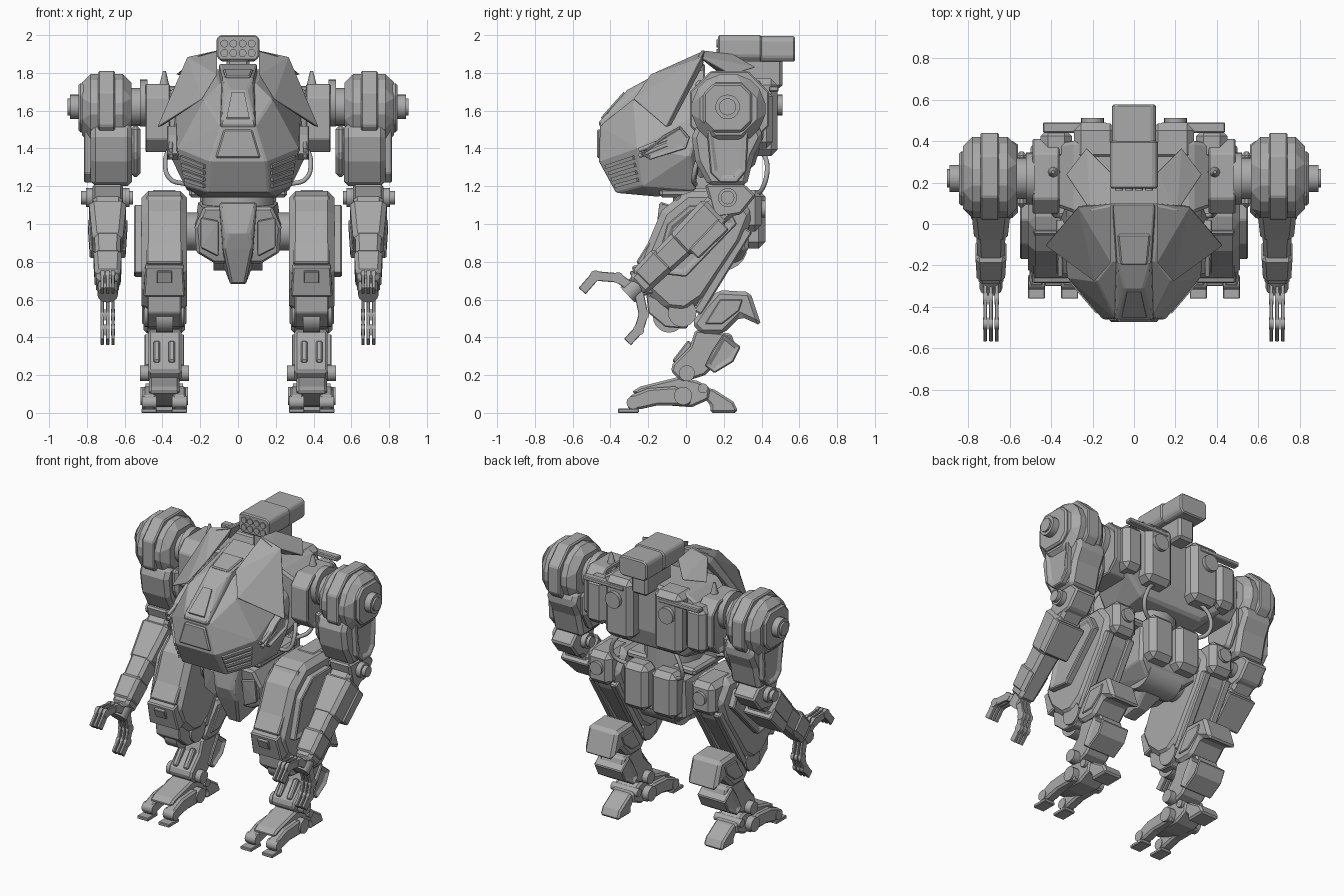
import bpy
import bmesh
from mathutils import Matrix, Vector

cube = bpy.data.objects.get("Cube")
if cube:
    bpy.data.objects.remove(cube)
armour = bpy.data.materials.new("armour_grey")
armour.use_nodes = True
armour.diffuse_color = (.4, .4, .4, 1)
armour.node_tree.nodes["Principled BSDF"].inputs["Base Color"].default_value = (.4, .4, .4, 1)

def place(name, data, pair):
    """Link an object, mirrored across x when it is one of a pair."""
    data.materials.append(armour)
    obj = bpy.data.objects.new(name, data)
    bpy.context.collection.objects.link(obj)
    if pair:
        obj.modifiers.new("other_side", 'MIRROR').use_mirror_merge = False
    return obj

def finish(name, bm, pair, bevel):
    bmesh.ops.recalc_face_normals(bm, faces=bm.faces)
    mesh = bpy.data.meshes.new(name)
    bm.to_mesh(mesh)
    bm.free()
    obj = place(name, mesh, pair)
    if bevel:
        chamfer = obj.modifiers.new("chamfer", 'BEVEL')
        chamfer.width, chamfer.segments, chamfer.angle_limit = bevel, 1, .6

def hull(name, points, pair=False, bevel=.008):
    """Faceted convex shell; a central part gets its points mirrored."""
    bm = bmesh.new()
    for sign in (1,) if pair else (1, -1):
        for x, y, z in points:
            bm.verts.new((sign * x, y, z))
    made = bmesh.ops.convex_hull(bm, input=bm.verts)
    spare = {v for v in made["geom_interior"] + made["geom_unused"] if isinstance(v, bmesh.types.BMVert)}
    bmesh.ops.delete(bm, geom=list(spare), context='VERTS')
    bmesh.ops.dissolve_limit(bm, angle_limit=.03, verts=bm.verts, edges=bm.edges)
    finish(name, bm, pair, bevel)

def slab(name, outline, left, right, bevel=.012, inset=0, pair=True):
    """Side outline (y, z) extruded from x = left to x = right, with sunk end panels."""
    bm = bmesh.new()
    near = bm.faces.new([bm.verts.new((left, y, z)) for y, z in outline])
    grown = bmesh.ops.extrude_face_region(bm, geom=[near], use_keep_orig=True)["geom"]
    far = [g for g in grown if isinstance(g, bmesh.types.BMFace)]
    bmesh.ops.translate(bm, verts=far[0].verts, vec=(right - left, 0, 0))
    bmesh.ops.recalc_face_normals(bm, faces=bm.faces)
    if inset:
        bmesh.ops.inset_individual(bm, faces=[near] + far, thickness=inset)
        bmesh.ops.inset_individual(bm, faces=[near] + far, thickness=.006, depth=-.012)
    finish(name, bm, pair, bevel)

def box(name, low, high, bevel=.015, pair=True):
    (left, front, floor), (right, back, top) = low, high
    slab(name, [(front, floor), (back, floor), (back, top), (front, top)], left, right, bevel=bevel, pair=pair)

def octagon(y, z, half_y, half_z, cut):
    quarter = [(half_y, half_z - cut), (half_y - cut, half_z)]
    top = quarter + [(-a, b) for a, b in reversed(quarter)]
    return [(y + a, z + b) for a, b in top + [(-a, -b) for a, b in top]]

def rod(name, start, end, radius, tip=None, sides=20, pair=True):
    """Cylinder, or cone when a tip radius is given, between two points."""
    start, end = Vector(start), Vector(end)
    axis = end - start
    matrix = Matrix.Translation((start + end) / 2) @ axis.to_track_quat('Z', 'Y').to_matrix().to_4x4()
    bm = bmesh.new()
    bmesh.ops.create_cone(bm, cap_ends=True, segments=sides, radius1=radius,
                          radius2=radius if tip is None else tip, depth=axis.length, matrix=matrix)
    for face in bm.faces:
        face.smooth = len(face.verts) == 4
    for edge in bm.edges:
        edge.smooth = all(face.smooth for face in edge.link_faces)
    finish(name, bm, pair, 0)

def beam(name, start, end, width, depth, taper=1, bevel=.008):
    """Tapered bar between two points; width runs along x."""
    start, end = Vector(start), Vector(end)
    axis = (end - start).normalized()
    side = (Vector((1, 0, 0)) - axis * axis.x).normalized() * width / 2
    up = axis.cross(side).normalized() * depth / 2
    hull(name, [spot + (side * a + up * b) * scale for spot, scale in ((start, 1), (end, taper))
                for a in (-1, 1) for b in (-1, 1)], pair=True, bevel=bevel)

def pipe(name, points, radius):
    curve = bpy.data.curves.new(name, 'CURVE')
    curve.dimensions, curve.bevel_depth, curve.bevel_resolution = '3D', radius, 2
    spline = curve.splines.new('BEZIER')
    spline.bezier_points.add(len(points) - 1)
    for knot, point in zip(spline.bezier_points, points):
        knot.co = point
        knot.handle_left_type = knot.handle_right_type = 'AUTO'
    place(name, curve, pair=True)

# Cockpit shell, raised spine, windscreen and cheek vents
nose, chin, cheek, jaw = (Vector(p) for p in ((.15, -.46, 1.33), (.16, -.37, 1.165), (.32, -.26, 1.4), (.28, -.23, 1.2)))
hull("cockpit", [nose, chin, cheek, jaw, (.09, -.455, 1.52), (.18, -.28, 1.66), (.1, -.18, 1.74), (.2, -.15, 1.145),
                 (.13, .1, 1.82), (.33, .1, 1.6), (.36, .02, 1.36), (.27, .05, 1.18)])
hull("cockpit_spine", [(.09, -.465, 1.535), (.045, -.31, 1.71), (.08, -.19, 1.775), (.1, .1, 1.85), (.12, -.4, 1.4), (.1, .1, 1.7)])
hull("windscreen", [(.06, -.45, 1.565), (.033, -.33, 1.7), (.06, -.44, 1.54), (.033, -.31, 1.67)], bevel=0)
hull("roof_hatch", [(.065, -.2, 1.782), (.08, -.05, 1.822), (.06, -.17, 1.7), (.07, -.04, 1.77)])
hull("nose_plate", [(.075, -.472, 1.5), (.12, -.472, 1.35), (.075, -.44, 1.5), (.12, -.44, 1.35)])
for step in (.2, .4, .6, .8):
    inner, outer = nose.lerp(chin, step), cheek.lerp(jaw, step)
    beam("cheek_vent", inner.lerp(outer, .12), inner.lerp(outer, .9), width=.03, depth=.02, bevel=0)
slab("cheek_gun", [(-.24, 1.37), (-.19, 1.34), (0, 1.4), (.02, 1.46), (-.03, 1.52), (-.12, 1.47)], left=.3, right=.375, inset=.012)
for lift in (0, .03):
    rod("cheek_gun_barrel", (.355, -.1, 1.42 + lift), (.355, -.25, 1.36 + lift), radius=.012, sides=8)

# Cowl plates over the cockpit
hull("front_cowl", [(.11, .1, 1.92), (.27, .085, 1.885), (.43, -.105, 1.51), (.19, -.28, 1.66), (.11, -.19, 1.79),
                    (.4, -.08, 1.52), (.13, .08, 1.85), (.24, .09, 1.84)], pair=True, bevel=.004)
hull("rear_cowl", [(.11, .08, 1.92), (.11, .25, 1.9), (.23, .37, 1.83), (.33, .24, 1.79), (.21, .06, 1.89),
                   (.2, .2, 1.78)], pair=True, bevel=.004)

# Rocket pod on its bracket
pod = [(.115, 1.89), (.115, 1.98), (.095, 2), (.095, 1.865)]
hull("rocket_pod", [(x, y, z) for x, z in pod for y in (.17, .4)])
hull("rocket_pod_rear", [(x * .92, y, z - .006) for x, z in pod for y in (.39, .577)])
box("pod_bracket", (-.06, .24, 1.72), (.06, .51, 1.875), pair=False)
for column in (.024, .072):
    for row in (1.905, 1.955):
        rod("rocket_tube", (column, .162, row), (column, .18, row), radius=.021, sides=10)

# Torso, shoulder mounts and backpack
hull("torso", [(.28, .05, 1.76), (.28, .4, 1.76), (.42, .1, 1.66), (.42, .38, 1.66), (.4, .1, 1.42), (.4, .4, 1.42),
               (.25, .06, 1.24), (.24, .36, 1.3)], bevel=.015)
slab("shoulder_mount", octagon(.23, 1.56, half_y=.18, half_z=.18, cut=.07), left=.36, right=.49, inset=.025)
box("backpack_inner", (.08, .3, 1.36), (.29, .485, 1.77), bevel=.035)
box("backpack_outer", (.3, .3, 1.4), (.45, .46, 1.71), bevel=.035)
box("backpack_rail", (.13, .44, 1.7), (.44, .49, 1.73), bevel=.006)
rod("backpack_cap", (.2, .46, 1.63), (.2, .51, 1.63), radius=.055)
rod("antenna_cone", (.39, .25, 1.7), (.39, .25, 1.81), radius=.035, tip=.008, sides=8)
pipe("front_hose", [(.35, .12, 1.42), (.385, .06, 1.33), (.36, .04, 1.24), (.27, .05, 1.21)], radius=.013)
pipe("rear_hose", [(.16, .4, 1.4), (.25, .43, 1.3), (.26, .41, 1.2), (.18, .36, 1.14)], radius=.013)

# Waist and pelvis
rod("waist", (0, .12, 1.0), (0, .12, 1.32), radius=.19, sides=12, pair=False)
box("waist_collar", (-.26, -.14, 1.14), (.26, .28, 1.19), pair=False)
hull("pelvis", [(.18, -.1, 1.09), (.23, -.08, .98), (.22, -.05, .85), (.12, -.03, .79), (.21, .33, 1.12),
                (.22, .33, .87), (.12, .28, .79)], bevel=.015)
hull("pelvis_panel", [(.1, -.115, 1.02), (.2, -.1, 1.04), (.2, -.08, .87), (.1, -.08, .82), (.15, .05, .95)], pair=True)
hull("crotch_guard", [(.1, -.14, 1.12), (.055, -.16, .95), (.08, -.13, .87), (.04, -.05, .68), (.04, .08, .7),
                      (.08, .22, .78), (.08, .2, 1.0)], bevel=.012)
rod("pelvis_barrel", (-.13, .2, .88), (.13, .2, .88), radius=.125, pair=False)
box("pelvis_rear", (.012, .28, .87), (.2, .42, 1.18), bevel=.035)
rod("hip_joint", (.18, .08, .96), (.3, .08, .96), radius=.1)

# Legs
slab("thigh", [(0, 1.175), (.27, 1.175), (.36, 1.05), (.3, .9), (.1, .6), (0, .53), (-.1, .54), (-.21, .64), (-.26, .76),
               (-.13, 1.07)], left=.27, right=.51, bevel=.035)
slab("thigh_side_plate", [(.02, 1.1), (.22, 1.1), (.27, 1.0), (0, .72), (-.17, .74), (-.1, 1.0)],
     left=.49, right=.55, inset=.03, bevel=.015)
beam("thigh_front_band", (.39, -.015, 1.14), (.39, -.24, .78), width=.19, depth=.06)
beam("thigh_lower_plate", (.39, -.24, .79), (.39, -.19, .63), width=.2, depth=.1, taper=1.1)
beam("thigh_vent", (.39, -.29, .75), (.39, -.265, .69), width=.08, depth=.02, bevel=.003)
box("hip_block", (.3, .14, .96), (.48, .4, 1.18), bevel=.035)
rod("hip_knob", (.39, .38, 1.08), (.39, .42, 1.08), radius=.045)
for x in (.31, .47):
    beam("thigh_piston", (x, .33, .97), (x, .06, .53), width=.05, depth=.05)
rod("knee_axle", (.285, -.02, .53), (.495, -.02, .53), radius=.075)
rod("knee_drum", (.345, -.09, .51), (.435, -.09, .51), radius=.085)
slab("knee_guard", [(-.21, .63), (-.2, .53), (-.11, .455), (0, .445), (.04, .5), (-.07, .53), (-.14, .6)], left=.3, right=.48, bevel=.006)
slab("calf", [(.03, .47), (.09, .56), (.17, .65), (.34, .64), (.4, .46), (.29, .51), (.2, .42), (.08, .42)], left=.28, right=.5, bevel=.02)
slab("calf_panel", [(.1, .47), (.18, .6), (.3, .6), (.28, .54), (.19, .47)], left=.272, right=.508, bevel=.005)
slab("shin", [(.05, .44), (.24, .42), (.26, .36), (.1, .2), (-.02, .16), (-.08, .22), (-.07, .26), (.02, .35)], left=.3, right=.475)
slab("shin_rear_armour", [(.14, .33), (.2, .42), (.29, .35), (.25, .27), (.15, .21), (.1, .25)], left=.285, right=.495, inset=.02)
for x in (.35, .43):
    beam("shin_rib", (x, .03, .37), (x, -.055, .26), width=.035, depth=.05)

# Feet
rod("ankle_axle", (.26, .005, .21), (.52, .005, .21), radius=.042)
rod("foot_axle", (.265, -.015, .09), (.515, -.015, .09), radius=.048)
rod("heel_axle", (.29, .09, .13), (.49, .09, .13), radius=.026)
slab("foot", [(-.29, .11), (-.24, .14), (-.04, .19), (.06, .17), (.13, .13), (.12, .07), (.03, .03), (-.1, .04), (-.2, .07)], left=.31, right=.47)
slab("heel", [(.06, .12), (.14, .13), (.25, .06), (.27, .02), (.27, 0), (.13, 0), (.13, .04)], left=.32, right=.46)
for x in (.275, .435):
    slab("toe", [(-.3, .09), (-.2, .13), (-.06, .14), (.03, .1), (.02, .04), (-.15, .04), (-.24, .02), (-.31, .02)], left=x, right=x + .07)
    box("toe_pad", (x - .006, -.36, 0), (x + .076, -.25, .022), bevel=.004)
    rod("toe_knuckle", (x - .004, -.28, .055), (x + .074, -.28, .055), radius=.035, sides=12)

# Shoulders
rod("shoulder_disc", (.48, .22, 1.64), (.52, .22, 1.64), radius=.125)
rod("shoulder_axle", (.5, .22, 1.62), (.6, .22, 1.62), radius=.1)
slab("shoulder", octagon(.225, 1.61, half_y=.195, half_z=.185, cut=.11), left=.565, right=.825, bevel=.045)
slab("shoulder_band", octagon(.23, 1.61, half_y=.21, half_z=.2, cut=.11), left=.65, right=.74, bevel=.008)
slab("shoulder_outer_plate", octagon(.22, 1.615, half_y=.13, half_z=.13, cut=.055), left=.8, right=.845)
rod("shoulder_cap", (.8, .22, 1.62), (.89, .22, 1.62), radius=.065)
rod("shoulder_cap_tip", (.85, .22, 1.62), (.902, .22, 1.62), radius=.045)

# Upper arms and elbows
slab("upper_arm", [(.03, 1.46), (.05, 1.33), (.12, 1.2), (.32, 1.2), (.36, 1.36), (.41, 1.46), (.38, 1.53), (.06, 1.53)],
     left=.56, right=.78, bevel=.025)
slab("upper_arm_plate", [(.11, 1.5), (.13, 1.27), (.18, 1.22), (.27, 1.22), (.32, 1.28), (.33, 1.5)], left=.76, right=.815, inset=.03)
slab("inner_arm_guard", [(.08, 1.52), (.08, 1.36), (.16, 1.25), (.28, 1.25), (.35, 1.38), (.35, 1.52)], left=.515, right=.57, bevel=.02)
slab("elbow", [(.1, 1.21), (.31, 1.21), (.37, 1.15), (.29, 1.05), (.15, 1.03)], left=.61, right=.77)
rod("elbow_axle", (.555, .22, 1.14), (.83, .22, 1.14), radius=.036)
rod("elbow_cap", (.575, .22, 1.14), (.805, .22, 1.14), radius=.05)

# Forearms, wrists and claws
beam("forearm", (.69, .22, 1.13), (.69, -.26, .67), width=.16, depth=.17, taper=.75, bevel=.02)
beam("forearm_sleeve", (.69, .16, 1.07), (.69, -.04, .88), width=.2, depth=.19, taper=.8, bevel=.025)
beam("forearm_side_plate", (.69, .2, 1.0), (.69, .04, .84), width=.21, depth=.08, taper=.9)
beam("forearm_cuff", (.69, -.12, .82), (.69, -.24, .7), width=.15, depth=.15, taper=.9, bevel=.02)
rod("wrist", (.69, -.24, .69), (.69, -.31, .625), radius=.055, sides=12)
upper_finger = [(-.28, .66), (-.36, .715), (-.48, .725), (-.55, .645)]
lower_finger = [(-.25, .64), (-.225, .52), (-.25, .44), (-.31, .375)]
for x in (.662, .69, .718):
    for path in (upper_finger, lower_finger):
        for (y, z), (next_y, next_z) in zip(path, path[1:]):
            beam("finger_segment", (x, y, z), (x, next_y, next_z), width=.018, depth=.05, bevel=.003)
            rod("finger_knuckle", (x - .011, y, z), (x + .011, y, z), radius=.03, sides=10)
